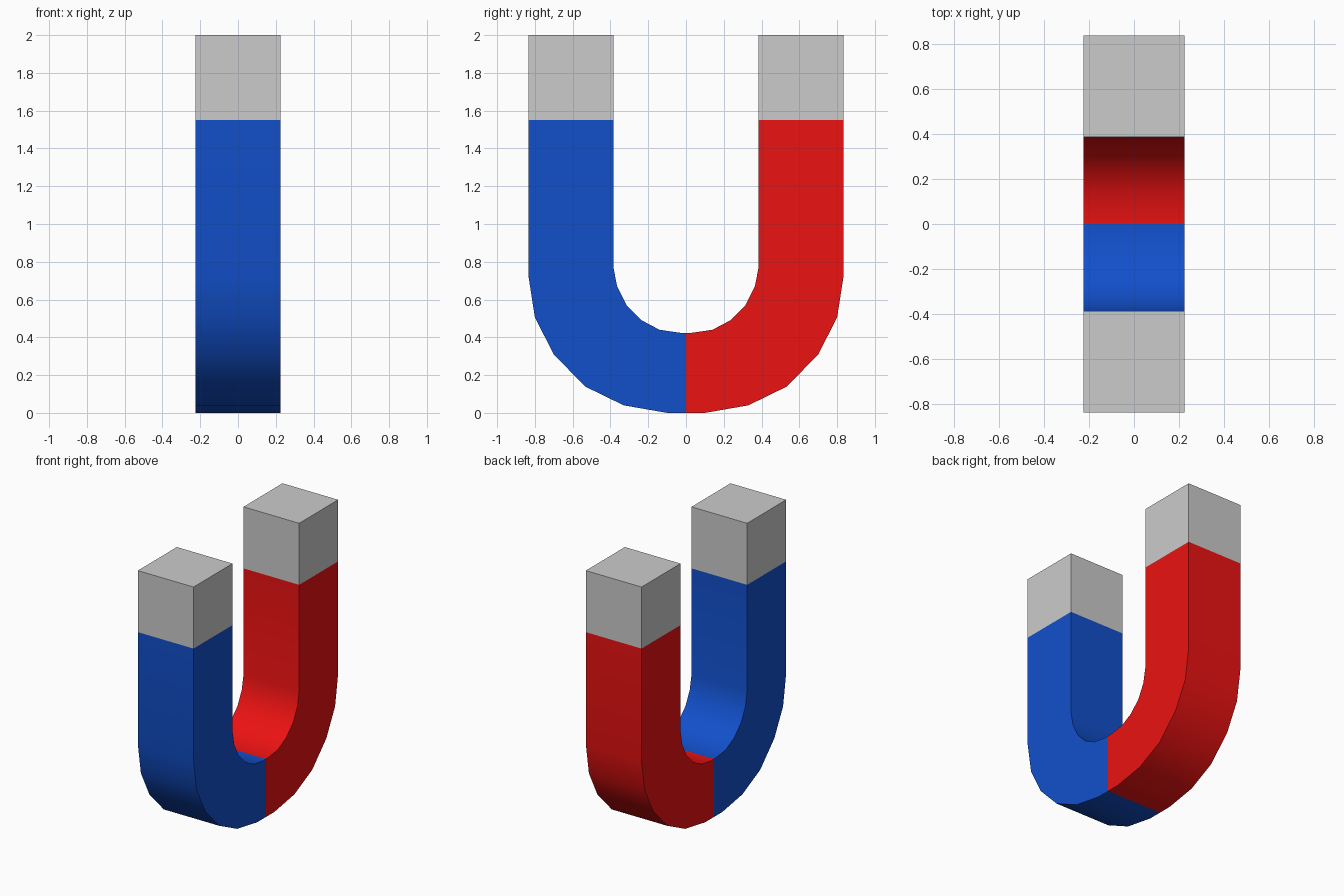
import bpy, bmesh, math

if "Cube" in bpy.data.objects:
    bpy.data.objects.remove(bpy.data.objects["Cube"])

HALF_X = 0.225
# (y, z) outer and inner edge of one half of the U, from leg top to centre seam
OUTER = [(0.835, 1.55), (0.835, 0.73), (0.80, 0.505), (0.70, 0.31),
         (0.535, 0.14), (0.33, 0.04), (0.10, 0.0), (0.0, 0.0)]
INNER = [(0.385, 1.55), (0.385, 0.775), (0.365, 0.67), (0.315, 0.57),
         (0.235, 0.49), (0.14, 0.44), (0.03, 0.424), (0.0, 0.424)]


def material(name, color):
    mat = bpy.data.materials.new(name)
    mat.diffuse_color = color
    mat.use_nodes = True
    mat.node_tree.nodes["Principled BSDF"].inputs["Base Color"].default_value = mat.diffuse_color
    return mat


def square_tube(name, outer, inner, side, mat=None, cap=False):
    """Sweep a four-sided section between two edge profiles; hidden joints stay open."""
    bm = bmesh.new()
    rings = []
    for (oy, oz), (iy, iz) in zip(outer, inner):
        corners = [(-HALF_X, oy, oz), (HALF_X, oy, oz), (HALF_X, iy, iz), (-HALF_X, iy, iz)]
        rings.append([bm.verts.new((x, y * side, z)) for x, y, z in corners])
    for a, b in zip(rings, rings[1:]):
        for i in range(4):
            j = (i + 1) % 4
            bm.faces.new((a[i], a[j], b[j], b[i]) if side > 0 else (b[i], b[j], a[j], a[i]))
    if cap:
        top = rings[0]
        bm.faces.new(top[::-1] if side > 0 else top)
    bm.normal_update()
    # Make the outer wall face away from the middle
    wall = max(bm.faces, key=lambda f: f.calc_center_median().y * side)
    if wall.normal.y * side < 0:
        bmesh.ops.reverse_faces(bm, faces=bm.faces[:])
    mesh = bpy.data.meshes.new(name)
    bm.to_mesh(mesh)
    bm.free()
    obj = bpy.data.objects.new(name, mesh)
    bpy.context.collection.objects.link(obj)
    if mat:
        mesh.materials.append(mat)
    bpy.ops.object.select_all(action='DESELECT')
    obj.select_set(True)
    bpy.context.view_layer.objects.active = obj
    bpy.ops.object.shade_smooth_by_angle(angle=math.radians(30))
    return obj


red = material("red_paint", (0.84, 0.006, 0.006, 1))
blue = material("blue_paint", (0.006, 0.08, 0.60, 1))

for label, side, mat in (("red", 1, red), ("blue", -1, blue)):
    # Curved painted arm
    square_tube(label + "_arm", OUTER, INNER, side, mat)
    # Bare metal pole tip
    square_tube(label + "_arm_tip", [(0.835, 2.0), (0.835, 1.55)],
                [(0.385, 2.0), (0.385, 1.55)], side, cap=True)
